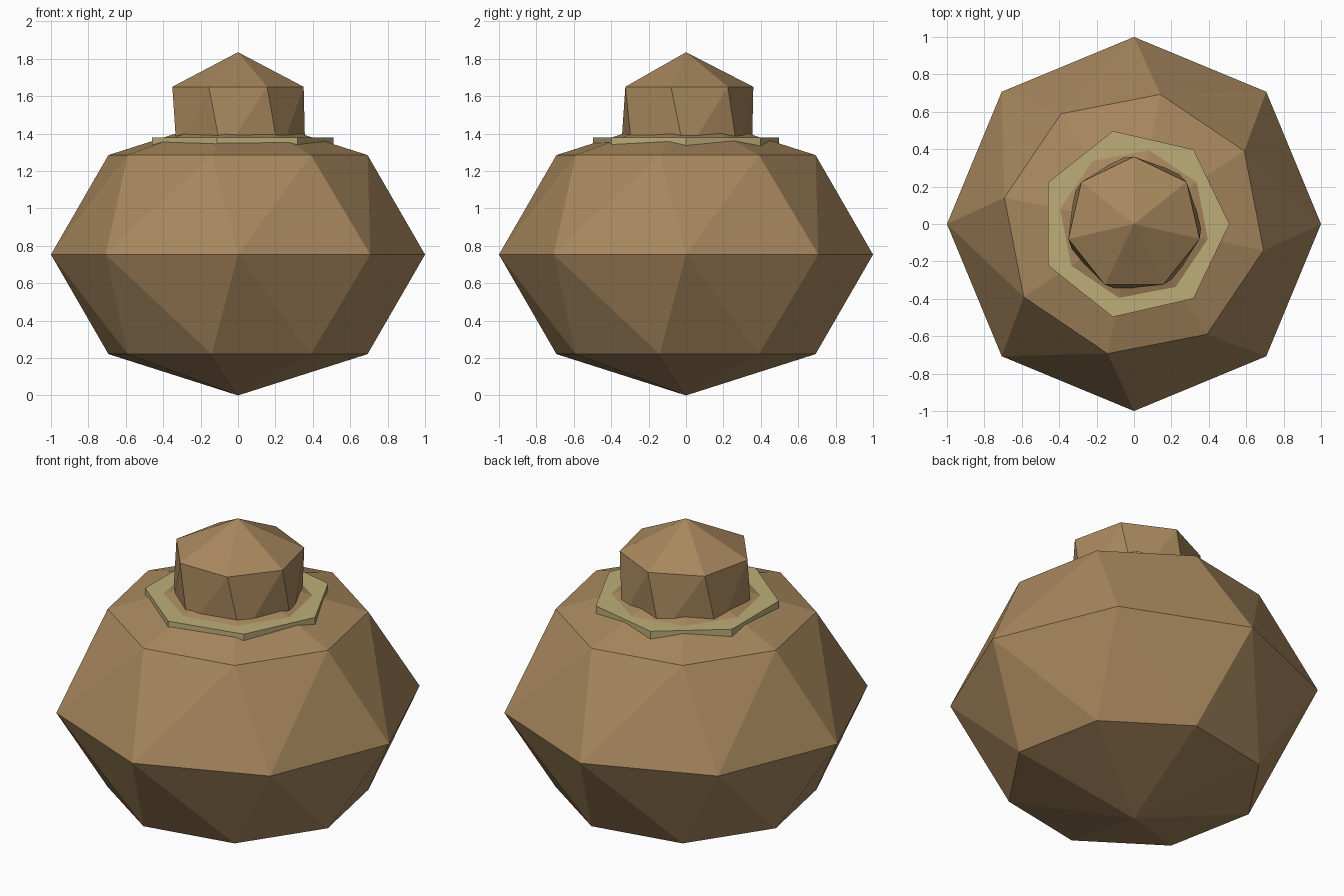
import bpy
import bmesh
from math import sin, cos, radians, tau

cube = bpy.data.objects.get("Cube")
if cube:
    bpy.data.objects.remove(cube, do_unlink=True)


def make_material(name, colour):
    mat = bpy.data.materials.new(name)
    mat.use_nodes = True
    mat.diffuse_color = (*colour, 1)
    bsdf = mat.node_tree.nodes["Principled BSDF"]
    bsdf.inputs["Base Color"].default_value = (*colour, 1)
    bsdf.inputs["Roughness"].default_value = 0.9
    return mat


def faceted_solid(name, sides, rings, poles, mat):
    """Convex faceted solid from twisted rings (radius, height, start angle) and axis points."""
    bm = bmesh.new()
    for z in poles:
        bm.verts.new((0, 0, z))
    for radius, z, start in rings:
        for i in range(sides):
            a = radians(start) + tau * i / sides
            bm.verts.new((radius * cos(a), radius * sin(a), z))
    bmesh.ops.convex_hull(bm, input=bm.verts[:])
    bmesh.ops.recalc_face_normals(bm, faces=bm.faces[:])
    mesh = bpy.data.meshes.new(name)
    bm.to_mesh(mesh)
    bm.free()
    mesh.materials.append(mat)
    obj = bpy.data.objects.new(name, mesh)
    bpy.context.collection.objects.link(obj)
    return obj


clay = make_material("brown clay", (0.392, 0.246, 0.112))
straw = make_material("pale straw", (0.515, 0.423, 0.188))

# Body: squat eight-sided ball with its upper and lower rings twisted
faceted_solid("body", 8,
              [(0.707, 0.221, 33.5), (1.0, 0.753, 0), (0.707, 1.285, 33.5)],
              [0, 1.506], clay)

# Collar: thin seven-sided band set into the shoulder
faceted_solid("collar", 7, [(0.51, 1.30, 0), (0.51, 1.38, 0)], [], straw)

# Stopper: seven-sided twisted knob sunk into the body
faceted_solid("stopper", 7,
              [(0.36, 1.28, 102), (0.36, 1.65, 90)],
              [1.095, 1.835], clay)
